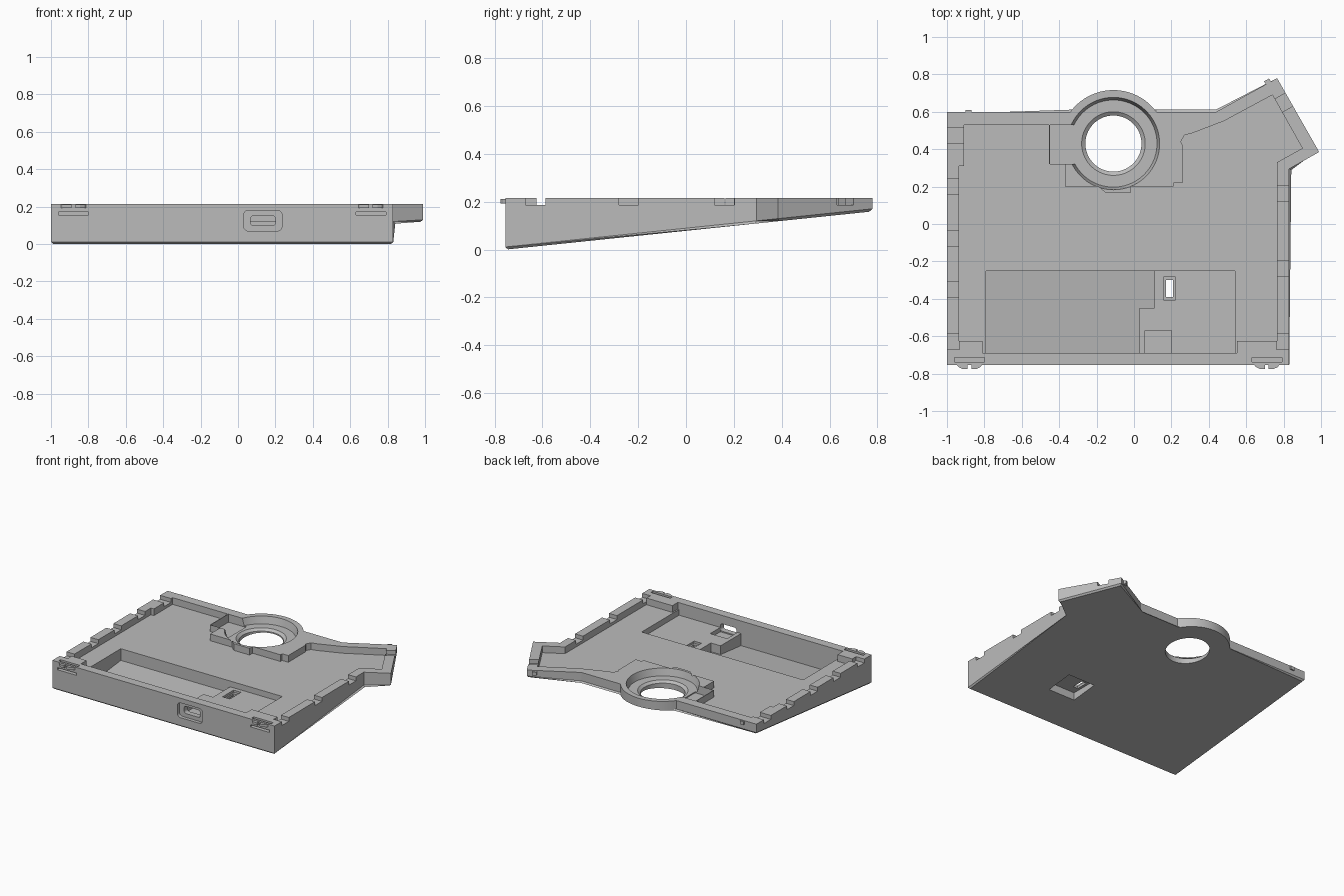
import bpy, bmesh, math
from mathutils import Vector, Matrix

cube = bpy.data.objects.get("Cube")
if cube:
    bpy.data.objects.remove(cube, do_unlink=True)

TOP, FLOOR, SLOPE, FRONT = 0.215, 0.165, 0.104, -0.755
RING = Vector((-0.11, 0.43))

grey = bpy.data.materials.new("case grey")
grey.use_nodes = True
colour = (0.5, 0.5, 0.5, 1)
grey.diffuse_color = colour
grey.node_tree.nodes["Principled BSDF"].inputs["Base Color"].default_value = colour


def finish(name, bm):
    bmesh.ops.recalc_face_normals(bm, faces=bm.faces[:])
    mesh = bpy.data.meshes.new(name)
    bm.to_mesh(mesh)
    bm.free()
    mesh.materials.append(grey)
    ob = bpy.data.objects.new(name, mesh)
    bpy.context.collection.objects.link(ob)
    return ob


def prism(name, outline, z0, z1, slope=0, chamfer=0):
    """Extruded outline whose underside may rise toward the back."""
    bm = bmesh.new()
    low = [bm.verts.new((x, y, z0 + slope * (y - FRONT))) for x, y in outline]
    high = [bm.verts.new((x, y, z1)) for x, y in outline]
    base = bm.faces.new(low[::-1])
    bm.faces.new(high)
    n = len(outline)
    for i in range(n):
        j = (i + 1) % n
        bm.faces.new((low[i], low[j], high[j], high[i]))
    if chamfer:
        bmesh.ops.bevel(bm, geom=list(base.edges), offset=chamfer,
                        segments=1, affect='EDGES')
    return finish(name, bm)


def box(name, x, y, z, turn=0, round_y=0):
    bm = bmesh.new()
    bmesh.ops.create_cube(bm, size=1)
    size = [b - a for a, b in (x, y, z)]
    bmesh.ops.scale(bm, vec=size, verts=bm.verts)
    if round_y:
        along = [e for e in bm.edges
                 if abs((e.verts[0].co - e.verts[1].co).y) > 0.01]
        bmesh.ops.bevel(bm, geom=along, offset=round_y, segments=5,
                        profile=0.5, affect='EDGES')
    centre = Vector([(a + b) / 2 for a, b in (x, y, z)])
    bm.transform(Matrix.Translation(centre) @ Matrix.Rotation(turn, 4, 'Z'))
    return finish(name, bm)


def lathe(name, profile, steps=72):
    bm = bmesh.new()
    rings = []
    for r, z in profile:
        rings.append([bm.verts.new((RING.x + r * math.cos(i * math.tau / steps),
                                    RING.y + r * math.sin(i * math.tau / steps), z))
                      for i in range(steps)])
    for a, b in zip(rings, rings[1:]):
        for i in range(steps):
            j = (i + 1) % steps
            bm.faces.new((a[i], a[j], b[j], b[i]))
    bm.faces.new(rings[0][::-1])
    bm.faces.new(rings[-1])
    return finish(name, bm)


def cut(target, cutter):
    cutter.hide_render = True
    mod = target.modifiers.new("cut", 'BOOLEAN')
    mod.operation, mod.solver, mod.object = 'DIFFERENCE', 'EXACT', cutter
    bpy.context.view_layer.objects.active = target
    bpy.ops.object.modifier_apply(modifier=mod.name)
    bpy.data.objects.remove(cutter, do_unlink=True)


# Wedge body with round bulge and angled thumb arm
start = math.atan2(0.17, 0.23)
arc = []
for i in range(33):
    a = start + (math.pi - 2 * start) * i / 32
    arc.append((RING.x + 0.286 * math.cos(a), RING.y + 0.286 * math.sin(a)))
body = prism("wedge_case", [(-1, FRONT), (0.83, FRONT), (0.83, 0.295), (0.99, 0.385),
                            (0.765, 0.78), (0.44, 0.6)] + arc + [(-1, 0.6)],
             0, TOP, SLOPE, 0.011)

# Main shallow recess, leaving the rim and ring platform standing
cut(body, prism("recess_cutter", [
    (-0.81, -0.69), (0.55, -0.69), (0.55, -0.625), (0.765, -0.625), (0.765, 0.33),
    (0.9, 0.405), (0.74, 0.69), (0.48, 0.55), (0.31, 0.485), (0.27, 0.475),
    (0.25, 0.44), (0.26, 0.42), (0.26, 0.22), (0.21, 0.22), (0.21, 0.2),
    (-0.02, 0.2), (-0.02, 0.165), (-0.15, 0.165), (-0.19, 0.2), (-0.37, 0.2),
    (-0.37, 0.32), (-0.455, 0.32), (-0.455, 0.53), (-0.91, 0.53), (-0.91, 0.31),
    (-0.935, 0.31), (-0.935, -0.625), (-0.81, -0.625)], FLOOR, 0.4))

# Deep sloping battery pocket, circuit shelf and connector pocket
cut(body, prism("pocket_cutter", [(-0.79, -0.69), (0.03, -0.69), (0.03, -0.45),
                                  (0.11, -0.45), (0.11, -0.25), (-0.79, -0.25)],
                0.025, 0.4, SLOPE))
cut(body, box("shelf_cutter", (0.02, 0.54), (-0.69, -0.25), (0.122, 0.4)))
cut(body, box("connector_cutter", (0.06, 0.2), (-0.689, -0.57), (0.09, 0.3)))
cut(body, box("jack_cutter", (-0.45, -0.3), (0.32, 0.53), (0.155, 0.4)))

# Round bowl with a stepped through hole
cut(body, lathe("bowl_cutter", [(0.15, -0.1), (0.15, 0.148), (0.17, 0.163),
                                (0.233, 0.163), (0.247, TOP), (0.247, 0.4)]))

# Front port: shallow rounded surround and through slot
cut(body, box("port_surround_cutter", (0.03, 0.235), (-0.8, -0.73), (0.07, 0.18),
              round_y=0.025))
cut(body, box("port_cutter", (0.067, 0.2), (-0.8, -0.66), (0.098, 0.152),
              round_y=0.018))

# Underside recess with switch slot
cut(body, box("underside_cutter", (0.15, 0.37), (-0.45, -0.24), (-0.1, 0.088)))
cut(body, box("slot_rim_cutter", (0.16, 0.22), (-0.41, -0.28), (0.106, 0.3)))
cut(body, box("slot_cutter", (0.17, 0.208), (-0.39, -0.3), (0.0, 0.3)))

# Notches along both side rims and the arm tip
for y in (0.43, 0.16, -0.12, -0.39, -0.67):
    cut(body, box("left_notch_cutter", (-1.1, -0.905 if y > 0.4 else -0.932),
                  (y, y + 0.082), (0.186, 0.4)))
for y in (0.12, -0.28, -0.67):
    cut(body, box("right_notch_cutter", (0.763, 0.9), (y, y + 0.082), (0.186, 0.4)))
cut(body, box("arm_notch_cutter", (0.765, 0.875), (0.62, 0.7), (0.186, 0.4),
              turn=math.radians(-60) + math.pi / 2))

# Flexible front clips: slits behind and below, with split bumps in front
for cx in (-0.88, 0.71):
    cut(body, box("clip_front_cutter", (cx - 0.08, cx + 0.08), (-0.8, -0.715),
                  (0.156, 0.172)))
    cut(body, box("clip_top_cutter", (cx - 0.08, cx + 0.08), (-0.738, -0.715),
                  (0.16, 0.4)))
    for side in (-1, 1):
        bump = [(0.01, -0.75), (0.01, -0.776), (0.035, -0.776), (0.058, -0.765),
                (0.07, -0.75)]
        prism("front_clip_bump", [(cx + side * x, y) for x, y in bump], 0.193, 0.212)

# Small rear catches
box("rear_catch", (-0.9, -0.87), (0.595, 0.61), (0.185, 0.21))
box("arm_catch", (0.7, 0.73), (0.748, 0.772), (0.185, 0.21), turn=math.radians(29))

# Smooth the round walls while keeping edges sharp
bpy.ops.object.select_all(action='DESELECT')
body.select_set(True)
bpy.context.view_layer.objects.active = body
bpy.ops.object.shade_smooth_by_angle(angle=math.radians(25))
